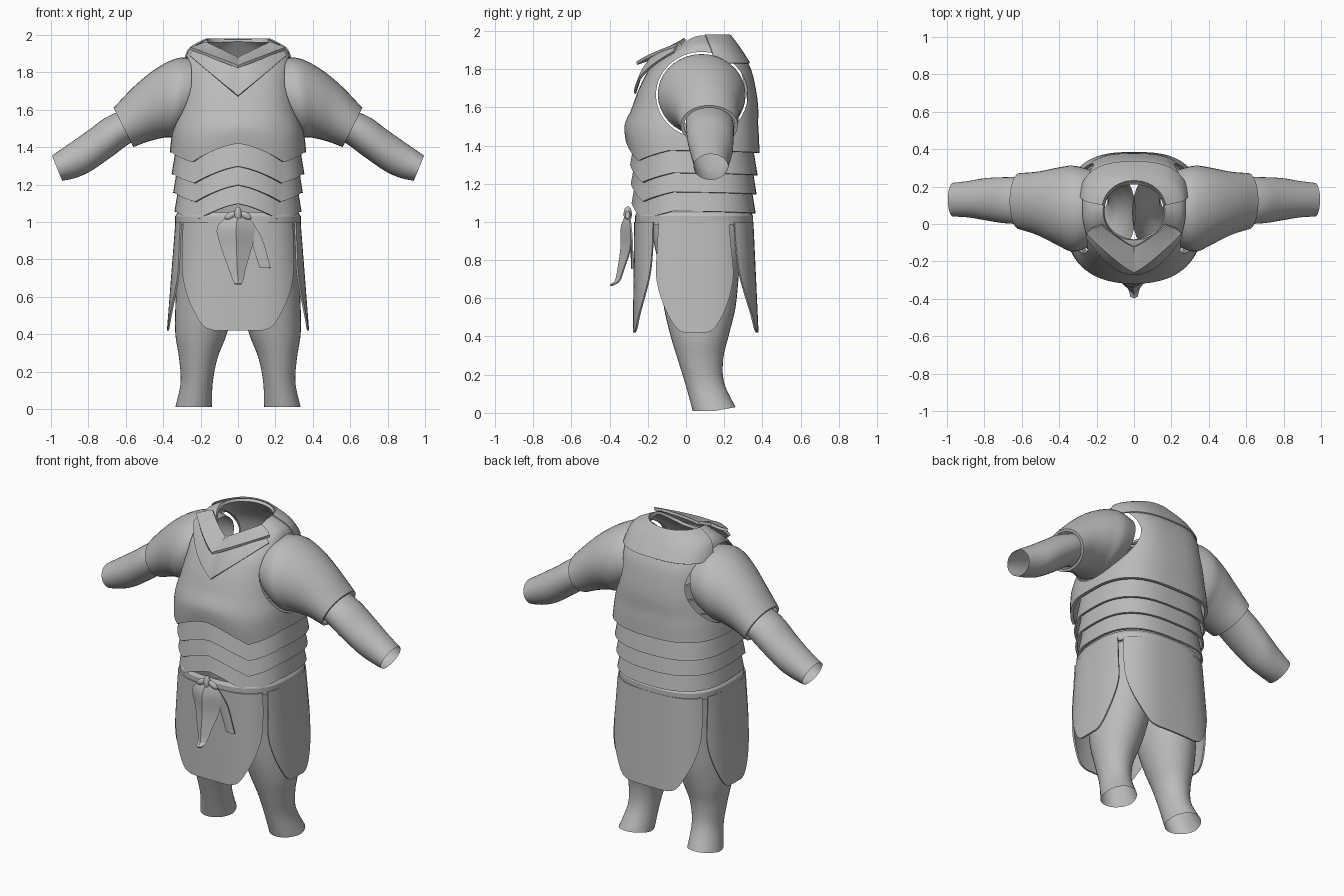
import bpy, math
from mathutils import Vector

if "Cube" in bpy.data.objects:
    bpy.data.objects.remove(bpy.data.objects["Cube"], do_unlink=True)

grey = bpy.data.materials.new("plain_grey")
grey.use_nodes = True
grey.diffuse_color = (0.5, 0.5, 0.5, 1)
grey.node_tree.nodes["Principled BSDF"].inputs["Base Color"].default_value = (0.5, 0.5, 0.5, 1)


def sample(table, t):
    """Smooth (Catmull-Rom) interpolation through table rows, t in 0..1."""
    f = t * (len(table) - 1)
    i = min(int(f), len(table) - 2)
    f -= i
    p = [table[max(0, min(len(table) - 1, i + k))] for k in (-1, 0, 1, 2)]
    return [b + f * ((c - a) + f * (2 * a - 5 * b + 4 * c - d + f * (3 * (b - c) + d - a))) / 2
            for a, b, c, d in zip(*p)]


def lerp(points, x):
    for (x0, y0), (x1, y1) in zip(points, points[1:]):
        if x <= x1:
            return y0 + (y1 - y0) * (x - x0) / (x1 - x0)
    return points[-1][1]


def spow(v, n):
    return math.copysign(abs(v) ** (2 / n), v)


def section(a, rx, y0, y1, n):
    """Point on a rounded-box outline; angle a runs from the front to +x."""
    return rx * spow(math.sin(a), n), (y0 + y1) / 2 - (y1 - y0) / 2 * spow(math.cos(a), n)


def finish(ob, thick=0, angle=35):
    bpy.ops.object.select_all(action='DESELECT')
    ob.select_set(True)
    bpy.context.view_layer.objects.active = ob
    if thick:
        m = ob.modifiers.new("thickness", 'SOLIDIFY')
        m.thickness, m.offset = thick, -1
        bpy.ops.object.modifier_apply(modifier=m.name)
    bpy.ops.object.shade_smooth_by_angle(angle=math.radians(angle))


def grid(name, rows, closed=False, thick=0, angle=35):
    """Skin a list of equal-length point rows."""
    n = len(rows[0])
    verts = [p for r in rows for p in r]
    faces = [(i * n + j, i * n + (j + 1) % n, (i + 1) * n + (j + 1) % n, (i + 1) * n + j)
             for i in range(len(rows) - 1) for j in range(n if closed else n - 1)]
    me = bpy.data.meshes.new(name)
    me.from_pydata(verts, [], faces)
    me.materials.append(grey)
    ob = bpy.data.objects.new(name, me)
    bpy.context.collection.objects.link(ob)
    finish(ob, thick, angle)
    return ob


SEG = 72
ANGLES = [2 * math.pi * k / SEG for k in range(SEG)]


def hem(a):
    """Chevron hem: peak at front centre, low on either side, level at the back."""
    d = math.degrees(a) % 360
    return lerp([(0, .1), (35, 0), (75, .055), (180, .04)], min(d, 360 - d))


def keel(x, a):
    return .02 * max(0, 1 - abs(x) / .25) * (math.cos(a) > 0)


# Breastplate: z, half width, front y, back y, front neckline drop
CHEST = [(1.32, .365, -.295, .385, 0), (1.42, .356, -.305, .382, 0), (1.5, .345, -.30, .378, 0),
         (1.6, .325, -.27, .378, 0), (1.7, .31, -.235, .365, 0), (1.8, .297, -.185, .34, 0),
         (1.88, .28, -.13, .295, .03), (1.93, .25, -.105, .26, .065), (1.975, .165, -.085, .225, .105)]


def chest_ring(t, angles, grow=0):
    z, rx, y0, y1, drop = sample(CHEST, t)
    n = 2.8 - .7 * max(0, t - .6) / .4
    ring = []
    for a in angles:
        x, y = section(a, rx + grow, y0 - grow, y1 + grow, n)
        k = max(0, 1 - t / .35)
        ring.append((x, y - keel(x, a) * max(0, 1 - t), z + grow + hem(a) * k
                     - drop * max(0, math.cos(a)) ** 1.5))
    return ring


chest = grid("breastplate", [chest_ring(k / 32, ANGLES) for k in range(33)], True, .018)

# Armholes cut through the breastplate
for s in (-1, 1):
    bpy.ops.mesh.primitive_cylinder_add(vertices=64, radius=1, depth=1, location=(s * .7, .083, 1.665),
                                        rotation=(0, math.pi / 2, 0))
    cutter = bpy.context.object
    cutter.scale = (.225, .24, 1)
    cutter.hide_render = True
    bpy.context.view_layer.objects.active = chest
    m = chest.modifiers.new("armhole", 'BOOLEAN')
    m.object, m.operation, m.solver = cutter, 'DIFFERENCE', 'EXACT'
    bpy.ops.object.modifier_apply(modifier=m.name)
    bpy.data.objects.remove(cutter, do_unlink=True)
finish(chest)

# Raised yoke around the back of the neck
back = [math.radians(100 + 4 * k) for k in range(41)]
grid("neck_yoke", [chest_ring(.66 + .034 * k, back, .007) for k in range(11)], thick=.007)

# Overlapping waist bands, each flaring towards its hem
for i, (z, rx) in enumerate([(1.22, .355), (1.12, .347), (1.02, .34)]):
    rows = []
    for k in range(5):
        t = k / 4
        ring = []
        for a in ANGLES:
            x, y = section(a, rx - .028 * t, -.273 + .03 * t + .004 * i, .375 - .028 * t - .005 * i, 2.7)
            ring.append((x, y - keel(x, a), z + .17 * t + hem(a) * (.9 if t < 1 else .8) - .012))
        rows.append(ring)
    grid(f"waist_band_{i + 1}", rows, True, .012)

# Belt
grid("belt", [[(*section(a, .336 - d, -.268 + d, .352 - d, 2.7), z) for a in ANGLES]
              for z, d in ((.985, .01), (.985, 0), (1.03, 0), (1.05, .012))], True, angle=30)


# Skirt panels: rows of height and half width, wrapped round the hips
def panel(name, heading, widths, side):
    rows = []
    for k in range(25):
        z, w = sample(widths, k / 24)
        t = (1 - z) / .58
        rx, y0, y1 = .325 + .045 * t, -.262 - .006 * t, .343 + .027 * t
        half = (y1 - y0) / 2 if side else rx
        a = math.asin(min(1, w / half) ** 1.5)
        rows.append([(*section(math.radians(heading) + a * (j / 12 - 1), rx, y0, y1, 3), z)
                     for j in range(25)])
    grid(name, rows, thick=.01)


WIDE = [(1, .285), (.86, .292), (.72, .29), (.6, .265), (.5, .22), (.44, .18), (.42, .13)]
SLIM = [(1, .18), (.86, .19), (.72, .198), (.6, .175), (.5, .135), (.44, .095), (.42, .06)]
panel("front_skirt_panel", 0, WIDE, False)
panel("left_skirt_panel", 90, SLIM, True)
panel("back_skirt_panel", 180, WIDE, False)
panel("right_skirt_panel", 270, SLIM, True)

# Limbs. Arms: top x, top z, bottom x, bottom z, front y, back y
SLEEVE = [(.2, 1.86, .27, 1.5, -.12, .29), (.31, 1.878, .345, 1.455, -.148, .312),
          (.43, 1.825, .40, 1.45, -.11, .30), (.55, 1.73, .48, 1.43, -.06, .28),
          (.665, 1.61, .56, 1.40, -.028, .272)]
FOREARM = [(.56, 1.62, .50, 1.45, .0, .24), (.65, 1.585, .57, 1.425, 0, .25), (.72, 1.55, .68, 1.345, .005, .25),
           (.8, 1.49, .79, 1.27, .02, .245), (.9, 1.42, .87, 1.235, .035, .23), (.995, 1.355, .94, 1.22, .04, .22)]
# Legs: z, inner x, outer x, front y, back y
LEG = [(.01, .14, .335, .035, .26), (.14, .135, .307, .0, .2), (.27, .11, .315, -.04, .195),
       (.4, .06, .335, -.08, .225), (.55, .02, .335, -.115, .26), (.75, 0, .325, -.14, .28),
       (.99, -.01, .31, -.19, .31)]


def arm(name, table, s, lip=False):
    rows = []
    for k in range(25):
        xt, zt, xb, zb, y0, y1 = sample(table, k / 24)
        rows.append([(s * ((xt + xb) / 2 + math.cos(a) * (xt - xb) / 2), (y0 + y1) / 2 + math.sin(a) * (y1 - y0) / 2,
                      (zt + zb) / 2 + math.cos(a) * (zt - zb) / 2) for a in ANGLES[::2]])
    if lip:
        mid = sum((Vector(p) for p in rows[-1]), Vector()) / len(rows[-1])
        rows.append([tuple(mid.lerp(Vector(p), .88)) for p in rows[-1]])
    grid(name, rows, True)


for s, side in ((1, "left"), (-1, "right")):
    arm(side + "_sleeve", SLEEVE, s, True)
    arm(side + "_forearm", FOREARM, s)
    rows = []
    for k in range(31):
        z, x0, x1, y0, y1 = sample(LEG, k / 30)
        rows.append([(s * ((x0 + x1) / 2 + math.sin(a) * (x1 - x0) / 2),
                      (y0 + y1) / 2 - math.cos(a) * (y1 - y0) / 2,
                      z + .02 * max(0, -math.cos(a)) * (1 - k / 30)) for a in ANGLES[::2]])
    grid(side + "_leg", rows, True)


# Pointed collar and chest scarf: edges given as centre and end points
def bib(name, edges, power, thick):
    rows = []
    for centre, end in edges:
        rows.append([(end[0] * u, centre[0] + (end[1] - centre[0]) * abs(u) ** power,
                      centre[1] + (end[2] - centre[1]) * abs(u)) for u in [j / 12 - 1 for j in range(25)]])
    grid(name, rows, thick=thick, angle=25)


bib("chest_scarf", [((-.19, 1.83), (.22, -.04, 1.92)), ((-.235, 1.75), (.24, -.05, 1.905)),
                    ((-.262, 1.67), (.255, -.06, 1.885))], 2, .012)
bib("pointed_collar", [((-.12, 1.865), (.17, .0, 1.95)), ((-.19, 1.845), (.225, -.02, 1.93)),
                       ((-.255, 1.822), (.255, -.045, 1.92))], 1.25, .016)


# Sash: ribbons folded along their centre, rows of x, y, z, half width, fold depth
def ribbon(name, table):
    rows = []
    for k in range(13):
        x, y, z, w, fold = sample(table, k / 12)
        rows.append([(x - w, y + fold, z), (x, y, z), (x + w, y + fold, z)])
    grid(name, rows, thick=.008, angle=20)


ribbon("sash_long_tail", [(0, -.31, 1.03, .045, .02), (-.01, -.335, .97, .1, .05), (-.008, -.335, .87, .08, .05),
                          (-.005, -.35, .76, .045, .03), (0, -.365, .69, .025, .02), (0, -.395, .665, .018, .01)])
ribbon("sash_short_tail", [(.04, -.295, 1.02, .02, .005), (.09, -.285, .93, .03, .005),
                           (.12, -.282, .84, .03, .005), (.145, -.28, .755, .028, .005)])
for name, x, z, size, turn in (("sash_knot", 0, 1.04, (.02, .022, .042), 0),
                               ("sash_left_loop", .04, 1.035, (.035, .014, .018), .5),
                               ("sash_right_loop", -.04, 1.035, (.035, .014, .018), -.5)):
    bpy.ops.mesh.primitive_uv_sphere_add(segments=16, ring_count=8, location=(x, -.305, z), rotation=(0, turn, 0))
    ob = bpy.context.object
    ob.name, ob.scale = name, size
    ob.data.materials.append(grey)
    finish(ob)
